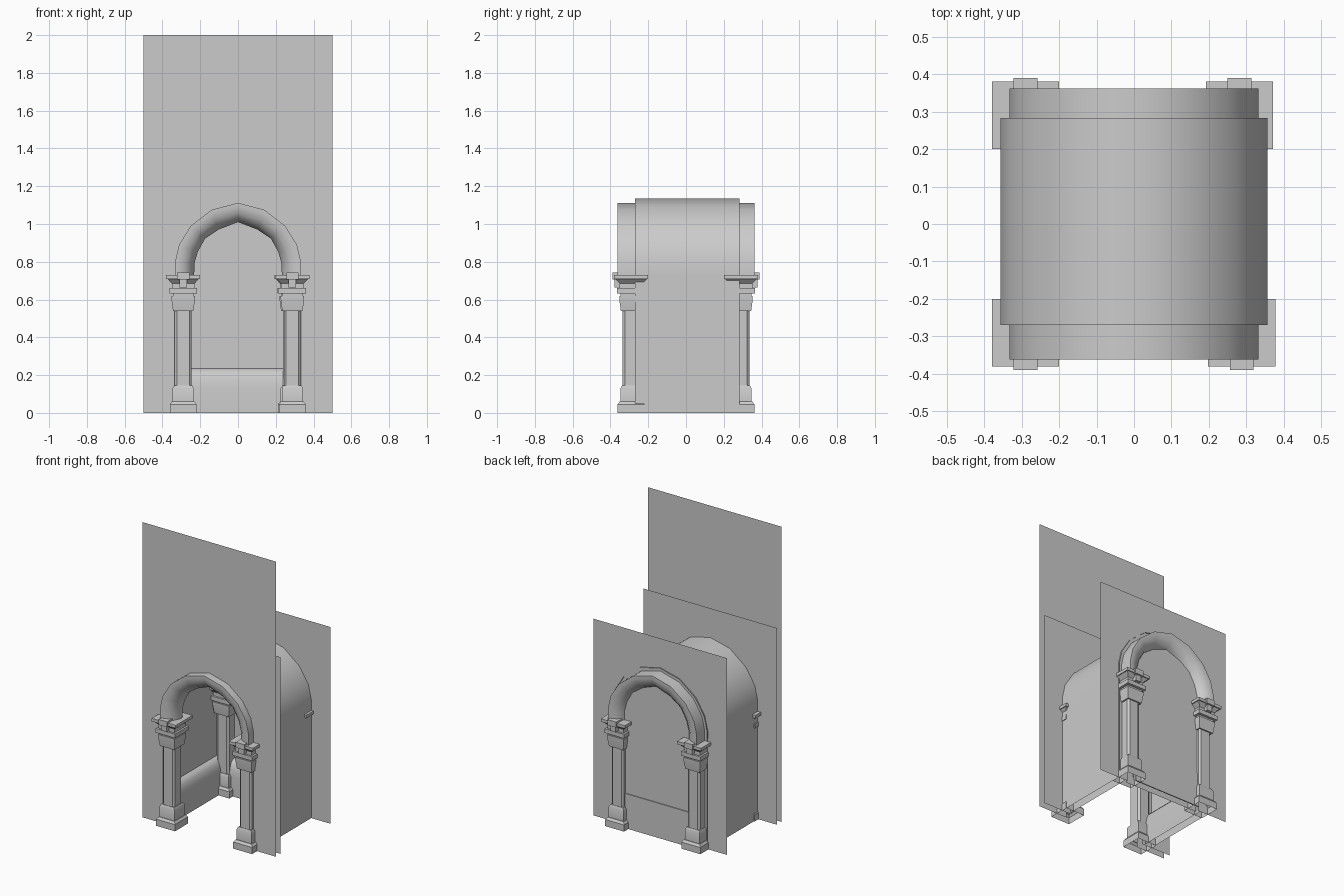
import bpy, bmesh, math

cube = bpy.data.objects.get("Cube")
if cube:
    bpy.data.objects.remove(cube, do_unlink=True)

GREY = (0.6, 0.6, 0.6, 1)
stone = bpy.data.materials.new("grey stone")
stone.use_nodes = True
stone.diffuse_color = GREY
stone.node_tree.nodes["Principled BSDF"].inputs["Base Color"].default_value = GREY


def finish(name, bm, fix=True):
    if fix:
        bmesh.ops.recalc_face_normals(bm, faces=bm.faces)
    mesh = bpy.data.meshes.new(name)
    bm.to_mesh(mesh)
    bm.free()
    mesh.materials.append(stone)
    obj = bpy.data.objects.new(name, mesh)
    bpy.context.collection.objects.link(obj)
    bpy.ops.object.select_all(action='DESELECT')
    obj.select_set(True)
    bpy.context.view_layer.objects.active = obj
    bpy.ops.object.shade_smooth_by_angle(angle=math.radians(35))


def loft(name, rows, closed=False, cap=False):
    """Skin equally long point rows; closed joins last row to first, cap fills the last row."""
    bm = bmesh.new()
    grid = [[bm.verts.new(p) for p in row] for row in rows]
    pairs = list(zip(grid, grid[1:]))
    if closed:
        pairs.append((grid[-1], grid[0]))
    for a, b in pairs:
        for k in range(len(a) - 1):
            bm.faces.new((a[k], a[k + 1], b[k + 1], b[k]))
        if cap:
            bm.faces.new((a[-1], a[0], b[0], b[-1]))
    if cap:
        bm.faces.new(grid[-1])
    finish(name, bm)


def square_stack(name, x, y, profile):
    """Square moulding, open underneath, from (height, half width) pairs."""
    corners = ((-1, -1), (1, -1), (1, 1), (-1, 1))
    loft(name, [[(x + i * r, y + j * r, z) for i, j in corners] for z, r in profile], cap=True)


def box(name, x0, x1, y0, y1, z0, z1):
    bm = bmesh.new()
    bmesh.ops.create_cube(bm, size=1)
    for v in bm.verts:
        v.co = ((x0, x1)[v.co.x > 0], (y0, y1)[v.co.y > 0], (z0, z1)[v.co.z > 0])
    finish(name, bm)


# Pointed arch curve: f = 0 is the inner edge, f = 1 the outer edge
OUTER = [(.333, .72), (.333, .8), (.312, .89), (.25, .99), (.14, 1.075), (0, 1.112)]
INNER = [(.232, .72), (.231, .79), (.214, .85), (.175, .922), (.104, .97), (0, 1.01)]


def arch(f, to_ground=False):
    half = [(i[0] + (o[0] - i[0]) * f, i[1] + (o[1] - i[1]) * f) for i, o in zip(INNER, OUTER)]
    if to_ground:
        half.insert(0, (half[0][0], 0))
    return half + [(-x, z) for x, z in half[-2::-1]]


# Vault with its side walls
loft("vault", [[(x, y, z) for x, z in arch(1.23, True)] for y in (-.27, .284)])

# Arch mouldings: flat outside, rounded towards the opening
SECTION = [(1, .265), (1, .362), (.78, .362), (.45, .35), (.2, .327), (0, .285), (0, .265)]
for side, sign in (("front", -1), ("back", 1)):
    loft(side + "_arch", [[(x, sign * y, z) for x, z in arch(f)] for f, y in SECTION], closed=True)


# Thin sheets: walls with the arched opening, and the infill of the back arch
def sheet(name, y, outline):
    bm = bmesh.new()
    bm.faces.new([bm.verts.new((x, y, z)) for x, z in outline])
    finish(name, bm, fix=False)


for name, y, height in (("front_tall_wall", -.309, 2), ("front_inner_wall", -.259, 1.333),
                        ("back_wall", .276, 1.333)):
    sheet(name, y, [(-.5, 0), (-.5, height), (.5, height), (.5, 0)] + arch(.5, True))
sheet("back_infill", .31, arch(.3, True))

# Columns: base, chamfered shaft, capital and bracket
BASE = [(0, .071), (.045, .071), (.06, .06), (.06, .056), (.13, .056), (.145, .048)]
CAPITAL = [(.54, .045), (.54, .054), (.6, .062), (.618, .062), (.618, .055), (.632, .055),
           (.632, .073), (.66, .073), (.66, .06), (.685, .06), (.71, .084), (.71, .09), (.73, .09)]
SHAFT, CUT = .045, .033
OCTAGON = [(-CUT, -SHAFT), (CUT, -SHAFT), (SHAFT, -CUT), (SHAFT, CUT),
           (CUT, SHAFT), (-CUT, SHAFT), (-SHAFT, CUT), (-SHAFT, -CUT)]
for label, x, sign in (("front_left", .288, -1), ("front_right", -.29, -1),
                       ("back_left", .282, 1), ("back_right", -.29, 1)):
    y = sign * .291
    square_stack(label + "_base", x, y, BASE)
    square_stack(label + "_capital", x, y, CAPITAL)
    loft(label + "_shaft", [[(x + i, y + j, z) for i, j in OCTAGON] for z in (.14, .545)], cap=True)
    for part, width, reach, low, high in (("bracket", .032, .39, .705, .742),
                                          ("bracket_tongue", .02, .378, .665, .705)):
        near, far = sorted((y, sign * reach))
        box(label + "_" + part, x - width, x + width, near, far, low, high)

# Rounded benches along the side walls and across the back arch
BENCH = [(0, .235), (.018, .23), (.036, .21), (.047, .175), (.052, .13), (.053, 0)]
for hand, sign in (("left", 1), ("right", -1)):
    loft(hand + "_bench", [[(sign * (.353 - d), y, z) for y in (-.25, .275)] for d, z in BENCH])
loft("back_bench", [[(x, .31 - d, z) for x in (-.28, .28)] for d, z in BENCH])

# Low sill on the outside of the back infill
box("back_sill", -.25, .25, .309, .316, 0, .235)
